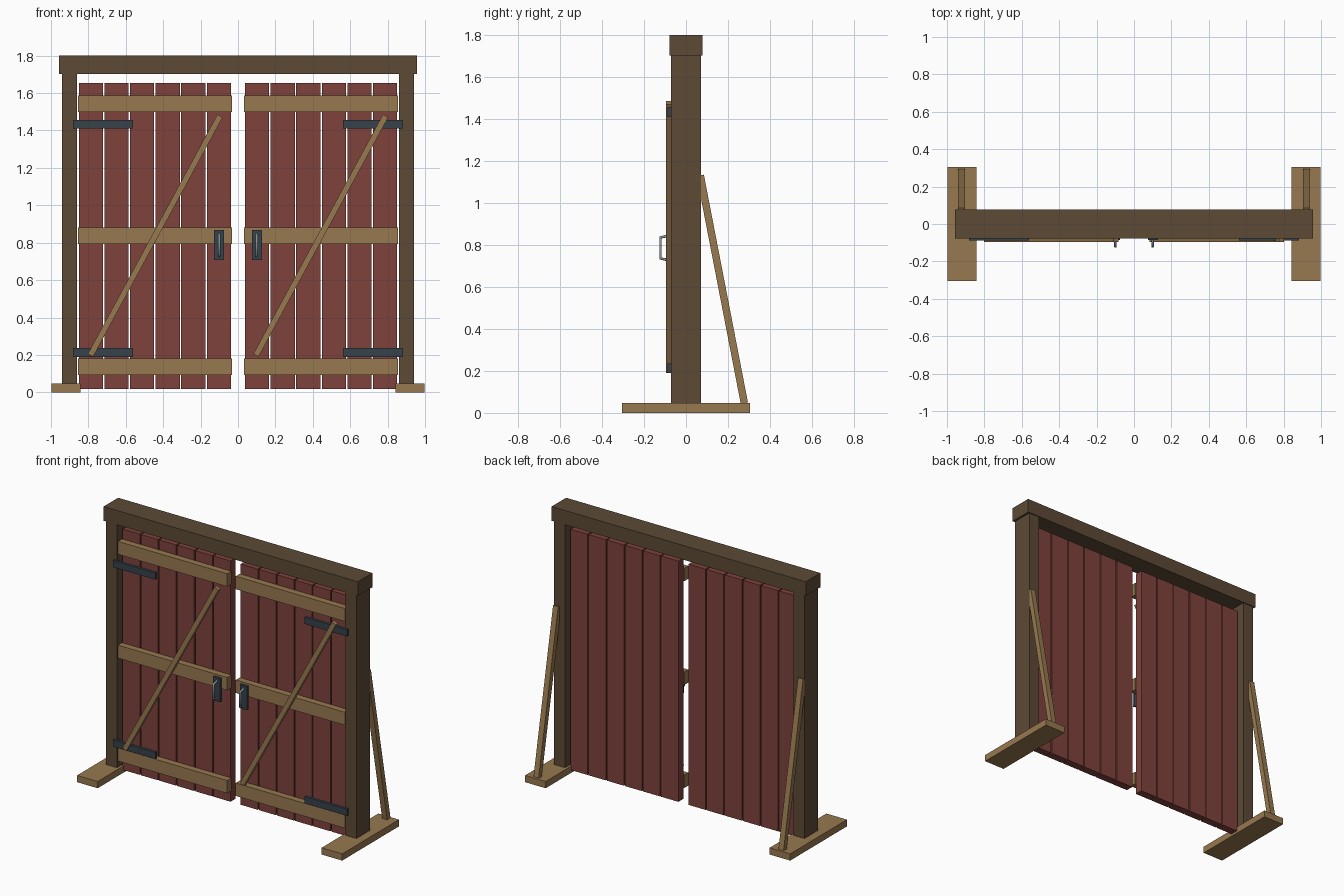
import bpy
from math import atan2, hypot
from mathutils import Vector

if "Cube" in bpy.data.objects:
    bpy.data.objects.remove(bpy.data.objects["Cube"])


def material(name, r, g, b):
    m = bpy.data.materials.new(name)
    m.diffuse_color = (r, g, b, 1)
    m.use_nodes = True
    m.node_tree.nodes["Principled BSDF"].inputs["Base Color"].default_value = m.diffuse_color
    return m


DARK = material("dark_timber", 0.107, 0.068, 0.036)
PALE = material("pale_timber", 0.31, 0.19, 0.08)
RED = material("red_planks", 0.21, 0.054, 0.044)
IRON = material("iron", 0.037, 0.054, 0.068)
STEEL = material("steel", 0.25, 0.28, 0.3)


def box(name, lo, hi, mat, rot=(0, 0, 0)):
    """Box between two corners, optionally rotated about its centre."""
    lo, hi = Vector(lo), Vector(hi)
    bpy.ops.mesh.primitive_cube_add(size=1, location=(lo + hi) / 2, rotation=rot)
    ob = bpy.context.object
    ob.name = name
    ob.scale = [abs(v) for v in hi - lo]
    ob.data.materials.append(mat)
    return ob


def bar(name, x, y, z, size, rot, mat):
    """Box given by centre and size."""
    c, h = Vector((x, y, z)), Vector(size) / 2
    return box(name, c - h, c + h, mat, rot)


# Top beam
box("top_beam", (-0.957, -0.078, 1.703), (0.957, 0.078, 1.8), DARK)

for side, s in (("left", -1), ("right", 1)):
    # Frame post, foot and rear prop
    box(f"{side}_post", (s * 0.86, -0.072, 0.02), (s * 0.942, 0.072, 1.71), DARK)
    box(f"{side}_foot", (s * 0.843, -0.305, 0), (s * 0.998, 0.305, 0.046), PALE)
    dy, dz = -0.21, 1.085
    bar(f"{side}_prop", s * 0.922, 0.173, 0.589, (0.038, 0.035, hypot(dy, dz)),
        (atan2(-dy, dz), 0, 0), PALE)

    # Door planks
    pitch = 0.1366
    for i in range(6):
        x = 0.038 + i * pitch
        box(f"{side}_plank_{i + 1}", (s * x, -0.026, 0.017),
            (s * (x + 0.129), 0.028, 1.655), RED)

    # Horizontal battens
    for label, z in (("lower", 0.136), ("middle", 0.837), ("upper", 1.543)):
        box(f"{side}_{label}_batten", (s * 0.032, -0.07, z - 0.044),
            (s * 0.855, -0.026, z + 0.044), PALE)

    # Diagonal brace, leaning the same way on both doors
    dx, dz = 0.693, 1.28
    bar(f"{side}_diagonal_brace", s * 0.4425, -0.083, 0.838,
        (0.032, 0.026, hypot(dx, dz)), (0, atan2(dx, dz), 0), PALE)

    # Strap hinges
    for label, z in (("lower", 0.213), ("upper", 1.434)):
        box(f"{side}_{label}_hinge", (s * 0.562, -0.087, z - 0.023),
            (s * 0.882, -0.068, z + 0.023), IRON)

    # Handle plate and bent grip
    box(f"{side}_handle_plate", (s * 0.074, -0.086, 0.707),
        (s * 0.127, -0.068, 0.868), IRON)
    cu = bpy.data.curves.new(f"{side}_handle_grip", "CURVE")
    cu.dimensions = "3D"
    cu.bevel_depth = 0.007
    cu.bevel_resolution = 2
    cu.use_fill_caps = True
    sp = cu.splines.new("POLY")
    path = [(-0.08, 0.845), (-0.121, 0.836), (-0.121, 0.736), (-0.08, 0.727)]
    sp.points.add(len(path) - 1)
    for p, (y, z) in zip(sp.points, path):
        p.co = (s * 0.1, y, z, 1)
    cu.materials.append(STEEL)
    bpy.context.collection.objects.link(bpy.data.objects.new(f"{side}_handle_grip", cu))
